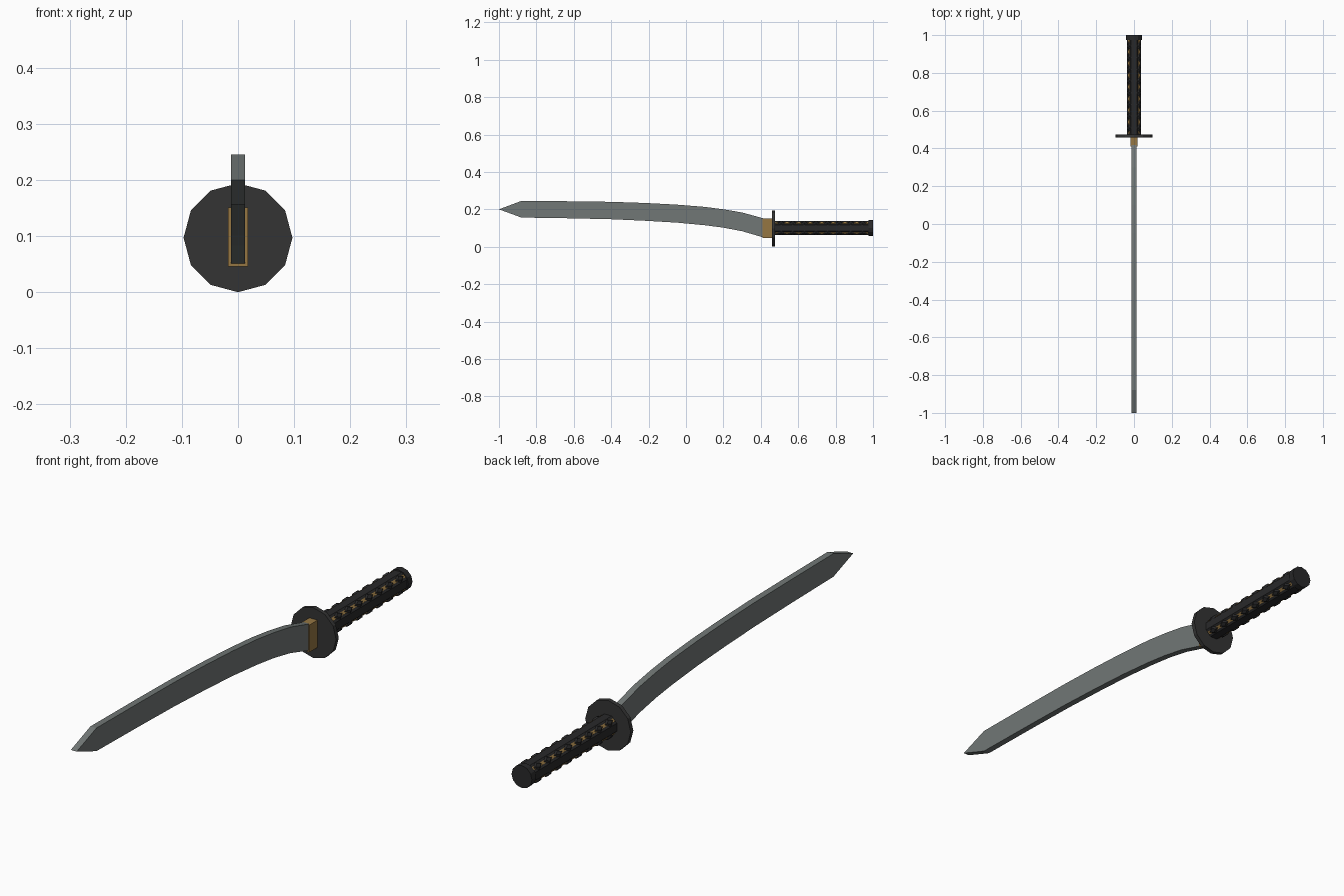
import bpy, bmesh, math
from mathutils import Matrix, Vector

if "Cube" in bpy.data.objects:
    bpy.data.objects.remove(bpy.data.objects["Cube"])


def material(name, rgb):
    m = bpy.data.materials.new(name)
    m.diffuse_color = (*rgb, 1)
    m.use_nodes = True
    m.node_tree.nodes["Principled BSDF"].inputs["Base Color"].default_value = m.diffuse_color
    return m


STEEL = material("grey steel", (0.165, 0.185, 0.18))
IRON = material("dark iron", (0.034, 0.034, 0.034))
WRAP = material("black wrap", (0.022, 0.022, 0.023))
BRASS = material("brass", (0.30, 0.18, 0.055))


def finish(name, bm, mat):
    bmesh.ops.recalc_face_normals(bm, faces=bm.faces)
    me = bpy.data.meshes.new(name)
    bm.to_mesh(me)
    bm.free()
    me.materials.append(mat)
    ob = bpy.data.objects.new(name, me)
    bpy.context.collection.objects.link(ob)
    return ob


def add_box(bm, size, matrix):
    bmesh.ops.create_cube(bm, size=1, matrix=matrix @ Matrix.Diagonal((*size, 1)))


def disc(name, y0, y1, z, radius, sides, turn, mat):
    """Flat-sided cylinder lying along y."""
    bm = bmesh.new()
    mtx = (Matrix.Translation((0, (y0 + y1) / 2, z)) @ Matrix.Rotation(turn, 4, 'Y')
           @ Matrix.Rotation(math.pi / 2, 4, 'X'))
    bmesh.ops.create_cone(bm, cap_ends=True, segments=sides, radius1=radius,
                          radius2=radius, depth=y1 - y0, matrix=mtx)
    return finish(name, bm, mat)


# Blade: curved side profile (y, top z, bottom z), extruded across x
PROFILE = [(-0.88, 0.245, 0.156), (-0.62, 0.243, 0.152), (-0.4, 0.24, 0.147),
           (-0.22, 0.234, 0.139), (-0.05, 0.225, 0.129), (0.1, 0.213, 0.115),
           (0.2, 0.2, 0.102), (0.3, 0.183, 0.083), (0.42, 0.15, 0.048)]
HALF = 0.0125
bm = bmesh.new()
tip = [bm.verts.new((s * HALF, -1, 0.2)) for s in (-1, 1)]
rings = [[bm.verts.new((x, y, z)) for x, z in
          ((-HALF, t), (HALF, t), (HALF, b), (-HALF, b))] for y, t, b in PROFILE]
for a, b in zip(rings, rings[1:]):
    for i in range(4):
        j = (i + 1) % 4
        bm.faces.new((a[i], a[j], b[j], b[i]))
r = rings[0]
bm.faces.new((tip[0], tip[1], r[1], r[0]))
bm.faces.new((tip[1], tip[0], r[3], r[2]))
bm.faces.new((tip[0], r[0], r[3]))
bm.faces.new((tip[1], r[2], r[1]))
bm.faces.new(rings[-1])
finish("blade", bm, STEEL)

# Brass collar between blade and guard
bm = bmesh.new()
add_box(bm, (0.035, 0.056, 0.105), Matrix.Translation((0, 0.438, 0.098)))
finish("blade_collar", bm, BRASS)

# Guard, grip core and end cap
ZC = 0.1
disc("guard", 0.459, 0.475, 0.097, 0.097, 12, 0, IRON)
disc("grip_core", 0.475, 0.98, ZC, 0.0375 / math.cos(math.pi / 8), 8, math.pi / 8, WRAP)
disc("end_cap", 0.975, 1.0, ZC, 0.0435, 12, 0, WRAP)

# Brass strips and raised wrap knots along the four diagonal faces of the grip
strips, knots = bmesh.new(), bmesh.new()
COUNT, START, END = 8, 0.478, 0.974
PITCH = (END - START) / COUNT
for k in range(4):
    turn = Matrix.Translation((0, 0, ZC)) @ Matrix.Rotation(math.pi / 4 + k * math.pi / 2, 4, 'Y')
    add_box(strips, (0.012, END - START, 0.003),
            turn @ Matrix.Translation((0, (START + END) / 2, 0.038)))
    for i in range(COUNT):
        place = turn @ Matrix.Translation((0, START + (i + 0.5) * PITCH, 0.0405))
        bmesh.ops.create_cone(knots, cap_ends=True, segments=4, radius1=1, radius2=0.55,
                              depth=0.008,
                              matrix=place @ Matrix.Diagonal((0.0155, PITCH * 0.48, 1, 1)))
finish("grip_inlay", strips, BRASS)
finish("grip_wrap_knots", knots, WRAP)
